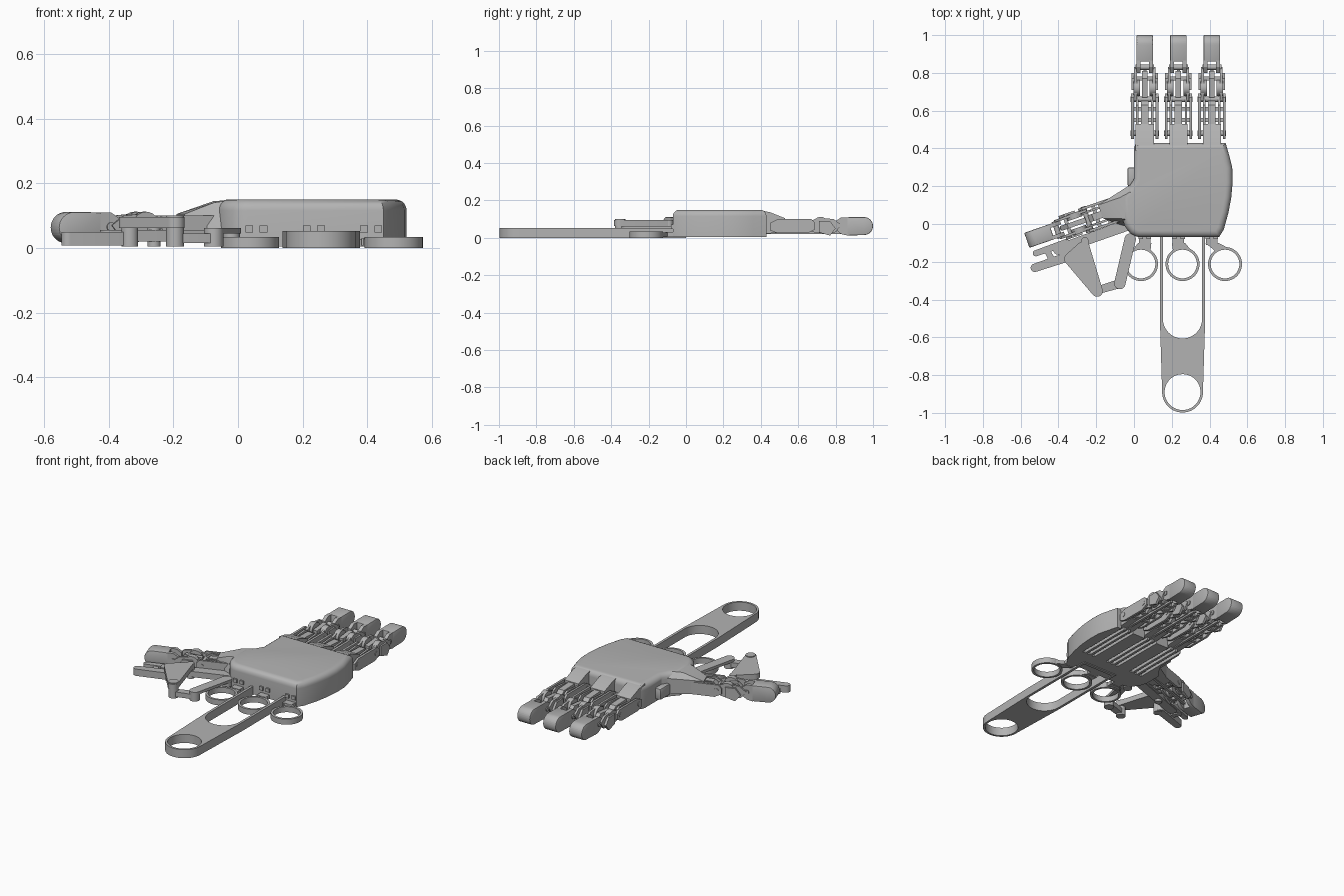
import bpy, bmesh, math
from mathutils import Matrix, Vector

cube = bpy.data.objects.get("Cube")
if cube:
    bpy.data.objects.remove(cube, do_unlink=True)

grey = bpy.data.materials.new("light_grey")
grey.use_nodes = True
colour = (0.45, 0.45, 0.45, 1)
grey.diffuse_color = colour
grey.node_tree.nodes["Principled BSDF"].inputs["Base Color"].default_value = colour
HOME = Matrix.Identity(4)
parts = []


def link(name, mesh, mat=HOME):
    ob = bpy.data.objects.new(name, mesh)
    bpy.context.collection.objects.link(ob)
    mesh.materials.clear()
    mesh.materials.append(grey)
    ob.matrix_world = mat
    parts.append(ob)
    return ob


def prism(name, pts, lo, hi, axis="z", mat=HOME, round_top=0, bevel=0):
    """Extrude an outline: xy points along z, or yz points along x."""
    bm = bmesh.new()
    place = (lambda p, t: (p[0], p[1], t)) if axis == "z" else (lambda p, t: (t, p[0], p[1]))
    low = [bm.verts.new(place(p, lo)) for p in pts]
    high = [bm.verts.new(place(p, hi)) for p in pts]
    bm.faces.new(low)
    bm.faces.new(high)
    for i in range(len(pts)):
        j = (i + 1) % len(pts)
        bm.faces.new((low[i], low[j], high[j], high[i]))
    bmesh.ops.recalc_face_normals(bm, faces=bm.faces)
    if round_top:
        top = [e for e in bm.edges if all(v in high for v in e.verts)]
        bmesh.ops.bevel(bm, geom=top, offset=round_top, segments=5, profile=0.5, affect="EDGES")
    elif bevel:
        bmesh.ops.bevel(bm, geom=bm.edges[:], offset=bevel, segments=2, profile=0.5,
                        affect="EDGES", clamp_overlap=True)
    mesh = bpy.data.meshes.new(name)
    bm.to_mesh(mesh)
    bm.free()
    return link(name, mesh, mat)


def box(name, x, y, z, mat=HOME, bevel=0):
    rect = [(x[0], y[0]), (x[1], y[0]), (x[1], y[1]), (x[0], y[1])]
    return prism(name, rect, z[0], z[1], mat=mat, bevel=bevel)


def arc(cx, cy, r, a0, a1, n=16):
    angles = [math.radians(a0 + (a1 - a0) * i / n) for i in range(n + 1)]
    return [(cx + r * math.cos(a), cy + r * math.sin(a)) for a in angles]


def circle(cx, cy, r, n=48):
    return arc(cx, cy, r, 0, 360, n)[:-1]


def bar(name, a, b, ra, rb, lo, hi):
    """Flat link with a round end of its own radius at each pivot."""
    t = math.degrees(math.atan2(b[1] - a[1], b[0] - a[0]))
    return prism(name, arc(*a, ra, t + 90, t + 270) + arc(*b, rb, t - 90, t + 90), lo, hi)


def plate(name, outlines, lo, hi):
    """Filled flat shape; inner outlines become holes."""
    curve = bpy.data.curves.new(name, "CURVE")
    curve.dimensions = "2D"
    curve.fill_mode = "BOTH"
    curve.extrude = (hi - lo) / 2
    for pts in outlines:
        s = curve.splines.new("POLY")
        s.points.add(len(pts) - 1)
        for p, q in zip(s.points, pts):
            p.co = (q[0], q[1], 0, 1)
        s.use_cyclic_u = True
    tmp = bpy.data.objects.new(name + "_curve", curve)
    bpy.context.collection.objects.link(tmp)
    graph = bpy.context.evaluated_depsgraph_get()
    mesh = bpy.data.meshes.new_from_object(tmp.evaluated_get(graph))
    bpy.data.objects.remove(tmp, do_unlink=True)
    return link(name, mesh, Matrix.Translation((0, 0, (lo + hi) / 2)))


def hull(name, pts):
    bm = bmesh.new()
    for p in pts:
        bm.verts.new(p)
    bmesh.ops.convex_hull(bm, input=bm.verts[:])
    bmesh.ops.recalc_face_normals(bm, faces=bm.faces)
    mesh = bpy.data.meshes.new(name)
    bm.to_mesh(mesh)
    bm.free()
    return link(name, mesh)


def finger(tag, mat):
    """Jointed finger pointing along local +y, from knuckle to tip."""
    prism(tag + "_knuckle", [(-.04, .02), (-.04, .148), (.02, .137), (.1, .105), (.1, .03)],
          -.048, .048, "x", mat)
    prism(tag + "_core", [(.09, .03), (.09, .1), (.2, .095), (.24, .06), (.2, .03)],
          -.02, .02, "x", mat)
    # Fingertip with rounded nose
    prism(tag + "_tip", [(.43, .012), (.43, .11)] + arc(.522, .063, .048, 90, -90),
          -.044, .044, "x", mat, bevel=.005)
    prism(tag + "_middle_core", [(.24, .03), (.24, .09), (.34, .1), (.38, .06), (.34, .03)],
          -.014, .014, "x", mat)
    for side, s in (("left", 1), ("right", -1)):
        def cheek(name, pts, a, b):
            prism(f"{tag}_{name}_{side}", pts, min(s * a, s * b), max(s * a, s * b), "x", mat)
        cheek("tip_prong", [(.37, .045), (.37, .09), (.4, .11), (.435, .11), (.435, .012), (.4, .02)], .022, .044)
        cheek("outer_cheek", [(.02, .04), (.02, .08), (.06, .1), (.24, .1), (.26, .08), (.26, .045), (.22, .025), (.06, .025)], .058, .072)
        cheek("inner_cheek", [(.08, .04), (.08, .09), (.2, .1), (.25, .07), (.2, .035)], .034, .046)
        cheek("middle_cheek", [(.22, .04), (.22, .085), (.28, .108), (.36, .1), (.4, .07), (.37, .03), (.27, .025)], .042, .056)
        cheek("middle_flange", [(.28, .03), (.28, .09), (.34, .09), (.37, .05), (.34, .012)], .056, .07)
        cheek("joint_disc", circle(.29, .07, .042, 24), .026, .06)
    # Hinge pins and cross braces
    for i, (y, w) in enumerate(((.05, .075), (.23, .075), (.4, .05))):
        prism(f"{tag}_pin_{i + 1}", circle(y, .065, .014, 16), -w, w, "x", mat)
    for i, y in enumerate((.11, .17, .33)):
        box(f"{tag}_brace_{i + 1}", (-.06, .06), (y, y + .02), (.03, .055), mat)
    box(tag + "_tendon", (-.008, .008), (-.05, .4), (.02, .034), mat)


# Palm shell with a rounded top edge
outline = ([(-.02, -.05), (.01, -.066), (.03, -.07), (.45, -.07), (.475, -.03)]
           + [(.5, .06), (.515, .14), (.522, .22), (.52, .3), (.505, .36), (.485, .43)]
           + [(.01, .43), (0, .4), (0, .24), (-.03, .19), (-.065, .15), (-.065, .04), (-.05, -.01)])
palm = prism("palm", outline, 0.005, .15, round_top=.034)

# Sliding channels cut into the underside
finger_x = (.057, .235, .412)
for x in finger_x:
    for dx in (-.035, 0, .035):
        cutter = box("channel_cutter", (x + dx - .01, x + dx + .01), (.08, .5), (-.05, .05))
        cutter.hide_render = True
        mod = palm.modifiers.new("channel", "BOOLEAN")
        mod.operation = "DIFFERENCE"
        mod.object = cutter
        mod.solver = "EXACT"
        bpy.context.view_layer.objects.active = palm
        bpy.ops.object.modifier_apply(modifier=mod.name)
        parts.remove(cutter)
        bpy.data.objects.remove(cutter, do_unlink=True)

# Sloped shoulder joining the palm to the thumb
hull("thumb_shoulder", [(0, .22, .02), (0, .22, .12), (-.02, .17, .148), (-.02, .02, .148), (0, -.03, .02),
                        (-.075, .14, .145), (-.075, .03, .14), (-.19, .1, .105),
                        (-.165, .03, .105), (-.19, .1, .03), (-.165, .03, .03)])
box("side_lug", (-.035, .01), (.2, .3), (.02, .09), bevel=.01)

# Fingers and thumb
for name, x in zip(("right_finger", "middle_finger", "left_finger"), finger_x):
    finger(name, Matrix.Translation((x, .43, 0)))
finger("thumb", Matrix.Translation((-.029, .1, 0)) @ Matrix.Rotation(math.radians(109.1), 4, "Z")
       @ Matrix.Diagonal((.95, 1, 1, 1)))

# Pull rings with necks and rods running into the palm
for name, x, rx in zip(("right", "middle", "left"), finger_x, (.037, .257, .482)):
    plate(name + "_pull_ring", [circle(rx, -.212, .09), circle(rx, -.212, .076)], 0, .034)
    prism(name + "_ring_neck", [(x - .035, -.1), (x + .035, -.1), (rx + .05, -.145),
                                (rx, -.13), (rx - .05, -.145)], .005, .028)
    box(name + "_ring_rod", (x - .03, x + .03), (-.11, 0), (.008, .03))
    for dx in (-.022, .022):
        box(name + "_palm_stud", (x + dx - .012, x + dx + .012), (-.08, 0), (.048, .07))

# Long handle: two rails, a slot and a finger hole
hx = .257
slot = [(hx + .104, 0), (hx - .104, 0)] + arc(hx, -.502, .104, 180, 360, 24)
body = ([(hx + .12, 0), (hx - .12, 0), (hx - .12, -.5)]
        + arc(hx, -.89, .108, 180, 360, 32) + [(hx + .12, -.5)])
slot = [(x, y - .02 if y == 0 else y) for x, y in slot]
plate("handle", [body, slot, circle(hx, -.89, .095)], 0, .053)

# Thumb lever linkage
bar("thumb_beam", (-.02, .0), (-.4, -.135), .03, .028, .02, .055)
bar("thumb_slider", (-.36, -.1), (-.52, -.155), .02, .016, .025, .05)
bar("thumb_trigger", (-.34, -.17), (-.525, -.232), .025, .022, .008, .05)
bar("trigger_hook", (-.43, -.2), (-.46, -.14), .018, .015, .02, .045)
prism("rocker_plate", arc(-.335, -.185, .034, 130, 230) + arc(-.195, -.355, .03, 220, 370)
      + [(-.245, -.085), (-.29, -.1)], .062, .095)
bar("short_link", (-.195, -.352), (-.075, -.315), .02, .024, .015, .045)
bar("return_link", (-.075, -.315), (-.02, -.08), .03, .03, .045, .062)
for name, x, y, r, top in (("rocker", -.335, -.185, .026, .062), ("lever", -.195, -.352, .028, .1),
                           ("link", -.075, -.315, .03, .055), ("palm", -.02, -.08, .026, .06),
                           ("beam", -.26, -.09, .02, .095)):
    prism(name + "_pivot", circle(x, y, r, 24), .005, top)

# Smooth curved surfaces while keeping machined edges crisp
bpy.ops.object.select_all(action="DESELECT")
for ob in parts:
    ob.select_set(True)
bpy.context.view_layer.objects.active = palm
bpy.ops.object.shade_smooth_by_angle(angle=math.radians(30))
